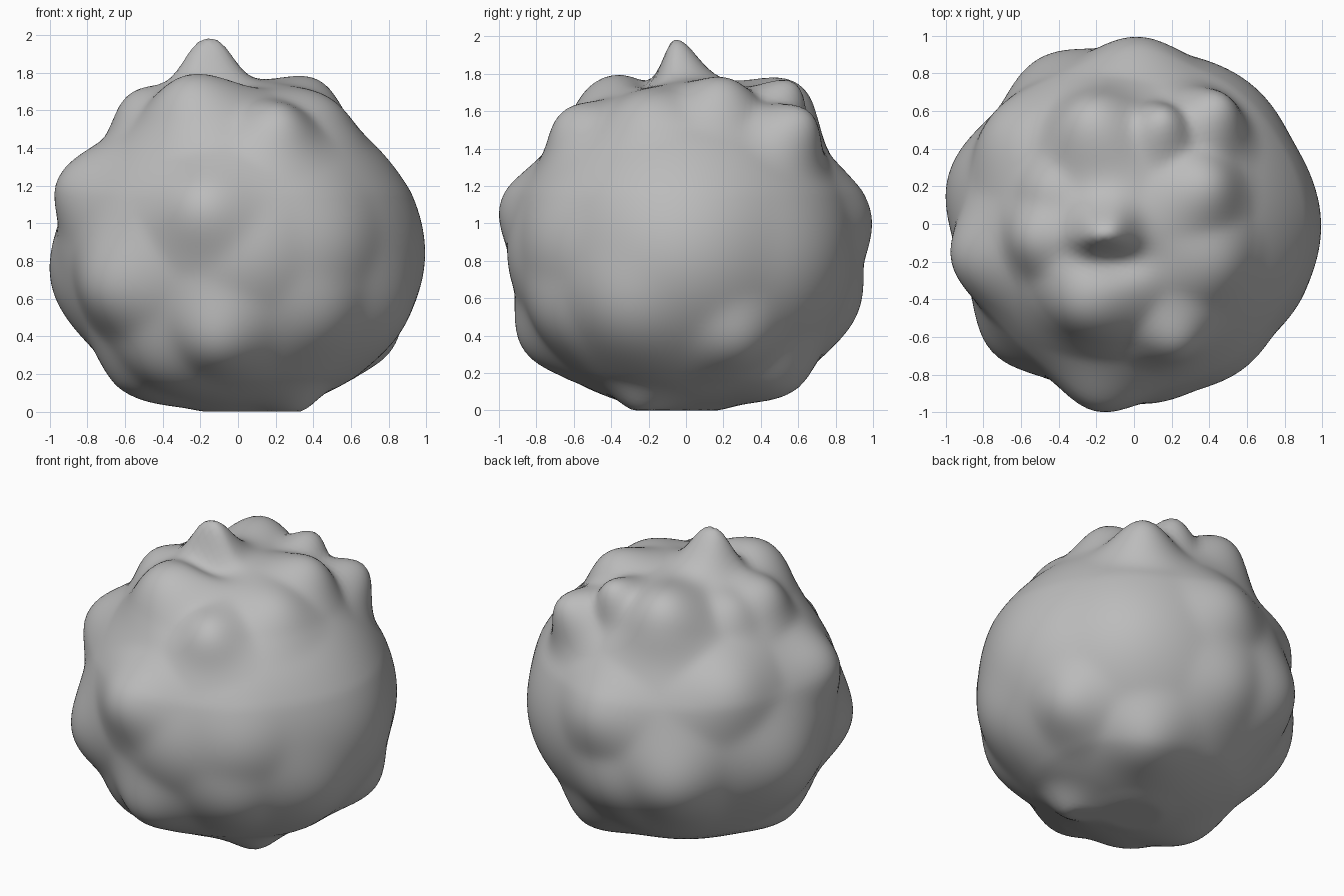
import bpy, bmesh, math
from mathutils import Vector

if "Cube" in bpy.data.objects:
    bpy.data.objects.remove(bpy.data.objects["Cube"])

CENTRE = Vector((0, 0, 0.88))

# Knob tips and their angular widths
KNOBS = [
    # crown of lobes around the peak
    (-.28, -.46, 1.76, .28), (.24, -.66, 1.59, .2), (.48, -.23, 1.66, .24),
    (.42, .22, 1.76, .22), (.16, .58, 1.75, .17), (.47, .65, 1.59, .2),
    (-.24, .6, 1.74, .26), (-.57, -.08, 1.69, .22), (-.5, .2, 1.66, .2),
    # upper and middle flanks
    (-.2, -.99, 1.1, .24), (-.95, -.2, 1.24, .25), (-.74, .54, 1.26, .28),
    (.02, .99, 1.05, .26), (.58, -.77, .88, .3), (.99, -.03, .78, .5),
    (.64, .72, .75, .42), (-.75, -.67, .63, .28), (-.98, .25, .68, .36),
    (-.5, .87, .62, .3), (.1, -.95, .8, .3), (-.95, -.1, .9, .25),
    # lower flanks and underside
    (-.12, -.87, .33, .25), (.5, -.75, .48, .28), (.81, .3, .34, .24),
    (-.08, .92, .53, .28), (.35, .56, .11, .25), (.32, -.26, 0, .16),
    (-.6, -.2, .11, .28), (.87, -.35, .5, .35), (-.45, -.6, .22, .3),
]


def base_radius(direction):
    upper = min(max((direction.z - 0.3) / 0.4, 0), 1)
    under = min(max((-direction.z - 0.75) / 0.2, 0), 1)
    return 0.925 - 0.04 * upper - 0.03 * under


def knob_rise(direction):
    total = 0
    for x, y, z, width in KNOBS:
        tip = Vector((x, y, z)) - CENTRE
        angle = direction.angle(tip)
        rise = max(tip.length - base_radius(tip.normalized()), 0.01)
        total += (rise * math.exp(-(angle / width) ** 2)) ** 3
    return total ** (1 / 3)


# Lumpy body
bm = bmesh.new()
bmesh.ops.create_icosphere(bm, subdivisions=6, radius=1)
for v in bm.verts:
    d = v.co.normalized()
    p = CENTRE + d * (base_radius(d) + knob_rise(d))
    if d.z > 0.5:
        # blunt peak with a steep front and a hollow before it
        dx, dy = p.x + 0.16, p.y + 0.06
        side = 0.09 if dy < 0 else 0.17
        p.z += 0.225 * math.exp(-abs(dx / 0.16) ** 2.5 - (dy / side) ** 2)
        p.z -= 0.06 * math.exp(-((p.x + 0.08) / 0.18) ** 2 - ((p.y + 0.19) / 0.1) ** 2)
    p.z = max(p.z, 0)
    v.co = p
for f in bm.faces:
    f.smooth = True
mesh = bpy.data.meshes.new("lumpy_body")
bm.to_mesh(mesh)
bm.free()
body = bpy.data.objects.new("lumpy_body", mesh)
bpy.context.collection.objects.link(body)

# Plain grey
grey = bpy.data.materials.new("plain_grey")
grey.use_nodes = True
colour = (0.5, 0.5, 0.5, 1)
grey.diffuse_color = colour
grey.node_tree.nodes["Principled BSDF"].inputs["Base Color"].default_value = colour
mesh.materials.append(grey)
